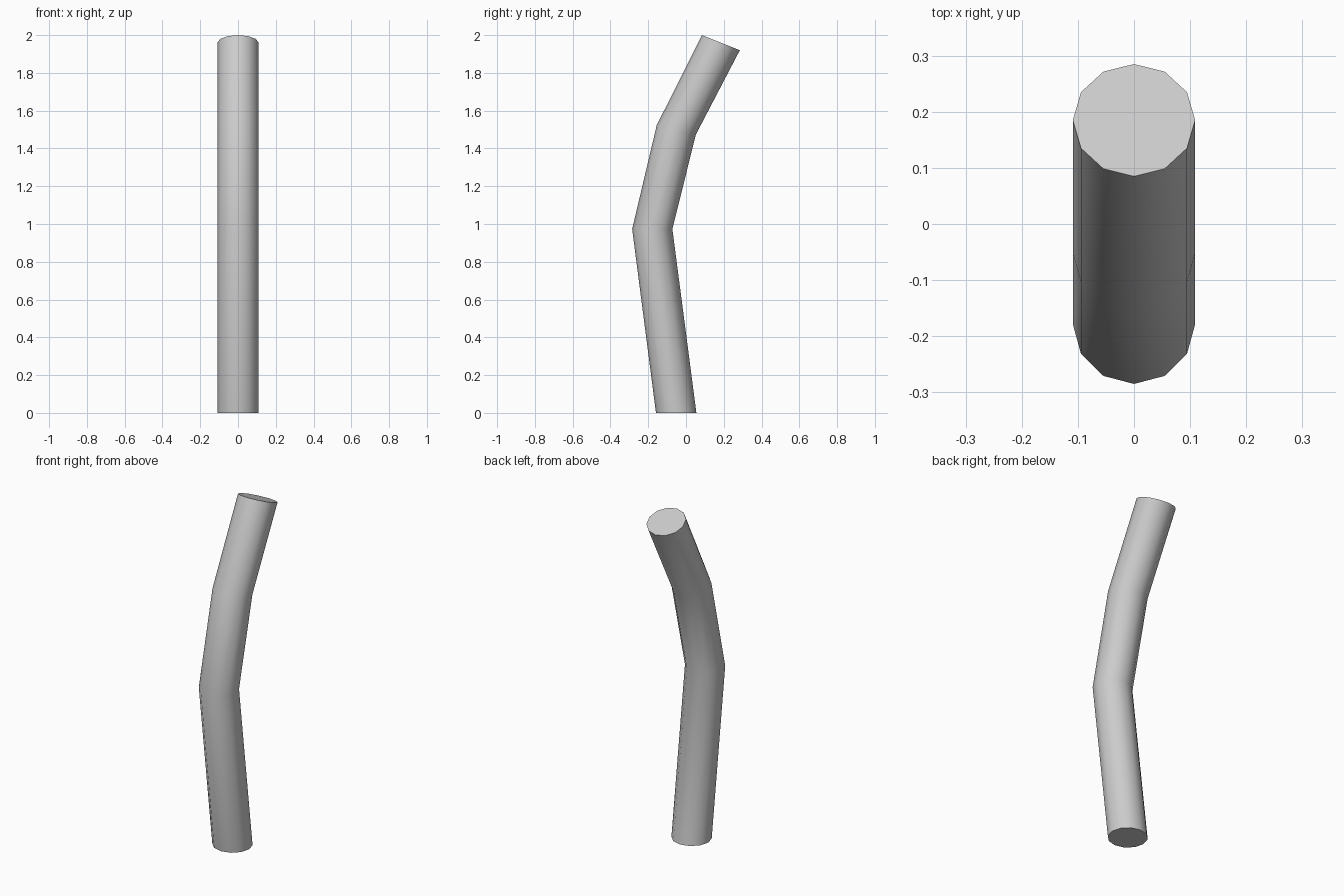
import bpy, bmesh
from math import sin, cos, pi

if "Cube" in bpy.data.objects:
    bpy.data.objects.remove(bpy.data.objects["Cube"])

SIDES = 12
RADIUS = 0.109
# front and back (y, z) of each ring, bottom to top
RINGS = [((-0.159, 0.0), (0.055, 0.0)),
         ((-0.285, 0.973), (-0.072, 0.973)),
         ((-0.155, 1.523), (0.052, 1.473)),
         ((0.085, 2.0), (0.285, 1.92))]

bm = bmesh.new()
loops = []
for (y0, z0), (y1, z1) in RINGS:
    ring = []
    for i in range(SIDES):
        a = 2 * pi * i / SIDES
        t = (1 + sin(a)) / 2
        ring.append(bm.verts.new((RADIUS * cos(a), y0 + (y1 - y0) * t, z0 + (z1 - z0) * t)))
    loops.append(ring)

# side walls
for low, high in zip(loops, loops[1:]):
    for i in range(SIDES):
        j = (i + 1) % SIDES
        bm.faces.new((low[i], low[j], high[j], high[i]))

# end caps
bm.faces.new(loops[0][::-1])
bm.faces.new(loops[-1])

mesh = bpy.data.meshes.new("bent_pipe")
bm.to_mesh(mesh)
bm.free()
pipe = bpy.data.objects.new("bent_pipe", mesh)
bpy.context.collection.objects.link(pipe)
bpy.context.view_layer.objects.active = pipe
pipe.select_set(True)
bpy.ops.object.shade_smooth_by_angle(angle=pi / 4)
